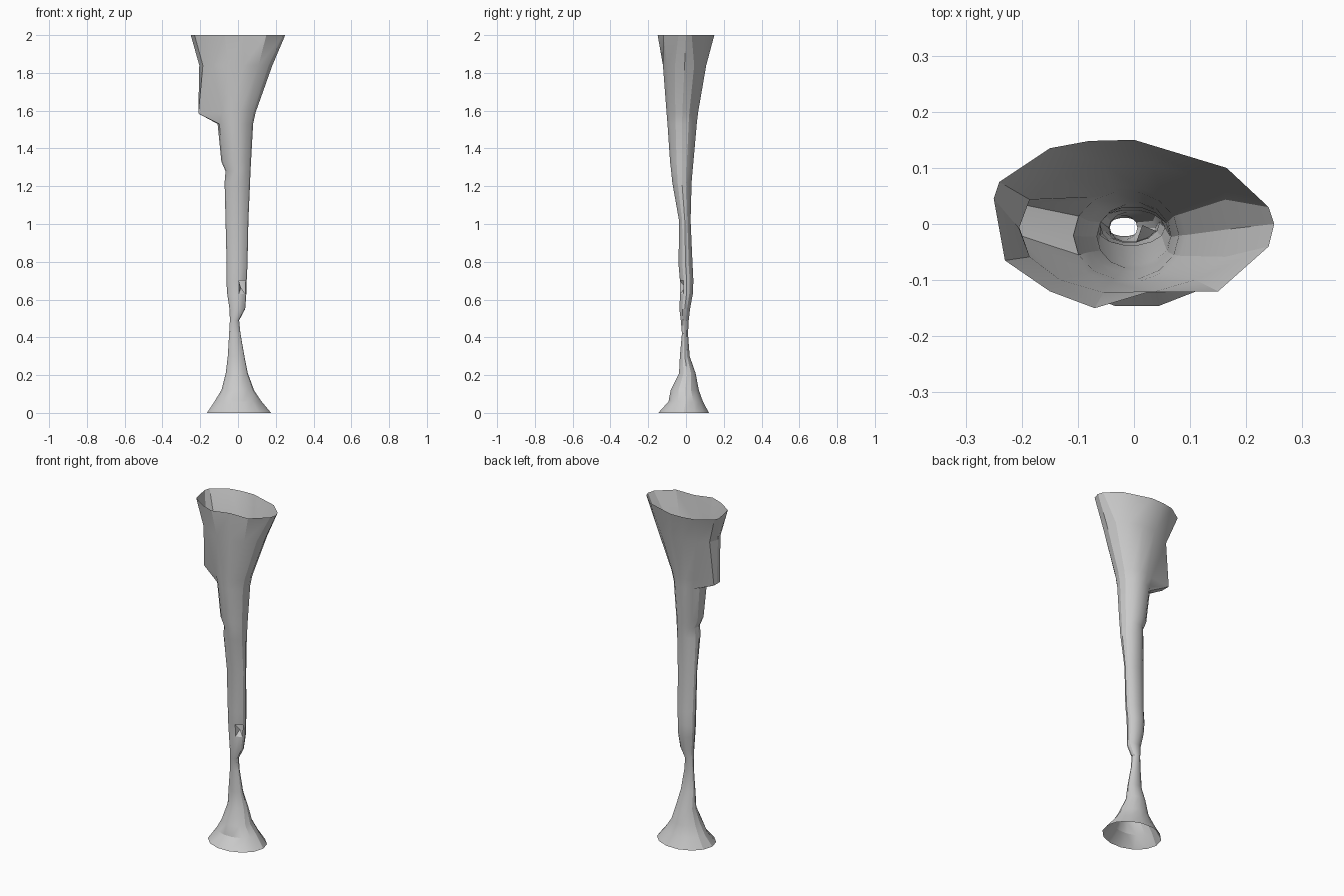
import bpy, bmesh, math

N = 14

# cross-sections: z, x min, x max, y min, y max
SECTIONS = [
    (0.00, -0.165, 0.175, -0.150, 0.125),
    (0.06, -0.125, 0.125, -0.095, 0.092),
    (0.12, -0.088, 0.085, -0.083, 0.070),
    (0.21, -0.065, 0.052, -0.038, 0.052),
    (0.30, -0.054, 0.034, -0.033, 0.020),
    (0.42, -0.047, 0.013, -0.022, 0.011),
    (0.49, -0.043, 0.006, -0.028, 0.015),
    (0.55, -0.045, 0.038, -0.036, 0.022),
    (0.63, -0.057, 0.044, -0.032, 0.037),
    (0.70, -0.062, 0.046, -0.033, 0.040),
    (0.78, -0.060, 0.050, -0.040, 0.036),
    (1.02, -0.066, 0.055, -0.038, 0.025),
    (1.22, -0.071, 0.064, -0.074, 0.031),
    (1.28, -0.066, 0.066, -0.080, 0.036),
    (1.33, -0.088, 0.069, -0.086, 0.041),
    (1.53, -0.108, 0.080, -0.100, 0.059),
    (1.59, -0.125, 0.093, -0.105, 0.066),
    (1.84, -0.205, 0.182, -0.125, 0.110),
]

# flared top rim, counter-clockwise from +x
RIM = [(0.25, 0), (0.24, 0.03), (0.165, 0.10), (0, 0.15), (-0.08, 0.148),
       (-0.15, 0.135), (-0.24, 0.075), (-0.25, 0.045), (-0.23, -0.065),
       (-0.15, -0.12), (-0.07, -0.15), (0.03, -0.12), (0.15, -0.12), (0.24, -0.04)]


def oval(z, x0, x1, y0, y1):
    cx, cy, rx, ry = (x0 + x1) / 2, (y0 + y1) / 2, (x1 - x0) / 2, (y1 - y0) / 2
    return [(cx + rx * math.cos(math.tau * i / N),
             cy + ry * math.sin(math.tau * i / N), z) for i in range(N)]


rings = [oval(*s) for s in SECTIONS] + [[(x, y, 2.0) for x, y in RIM]]

# overhanging pocket on the left side of the bowl
for i, y in ((6, 0.037), (7, 0.01), (8, -0.018)):
    rings[16][i] = (-0.21, y, 1.585)

# loft the hollow shell, open at both ends
bm = bmesh.new()
verts = [[bm.verts.new(p) for p in ring] for ring in rings]
HOLE = {(8, 11), (8, 12)}  # small break in the front of the stem
for r in range(len(verts) - 1):
    for i in range(N):
        j = (i + 1) % N
        if (r, i) not in HOLE:
            bm.faces.new((verts[r][i], verts[r][j], verts[r + 1][j], verts[r + 1][i]))

# bent flap inside the break
tip = bm.verts.new((0.015, -0.002, 0.665))
for i in (11, 12):
    bm.faces.new((verts[8][i], verts[8][i + 1], tip))
bm.faces.new((verts[8][11], tip, verts[9][11]))

mesh = bpy.data.meshes.new("flared_stem")
bm.to_mesh(mesh)
bm.free()
stem = bpy.data.objects.new("flared_stem", mesh)
bpy.context.collection.objects.link(stem)
bpy.context.view_layer.objects.active = stem
stem.select_set(True)
bpy.ops.object.shade_smooth_by_angle(angle=math.radians(25))
